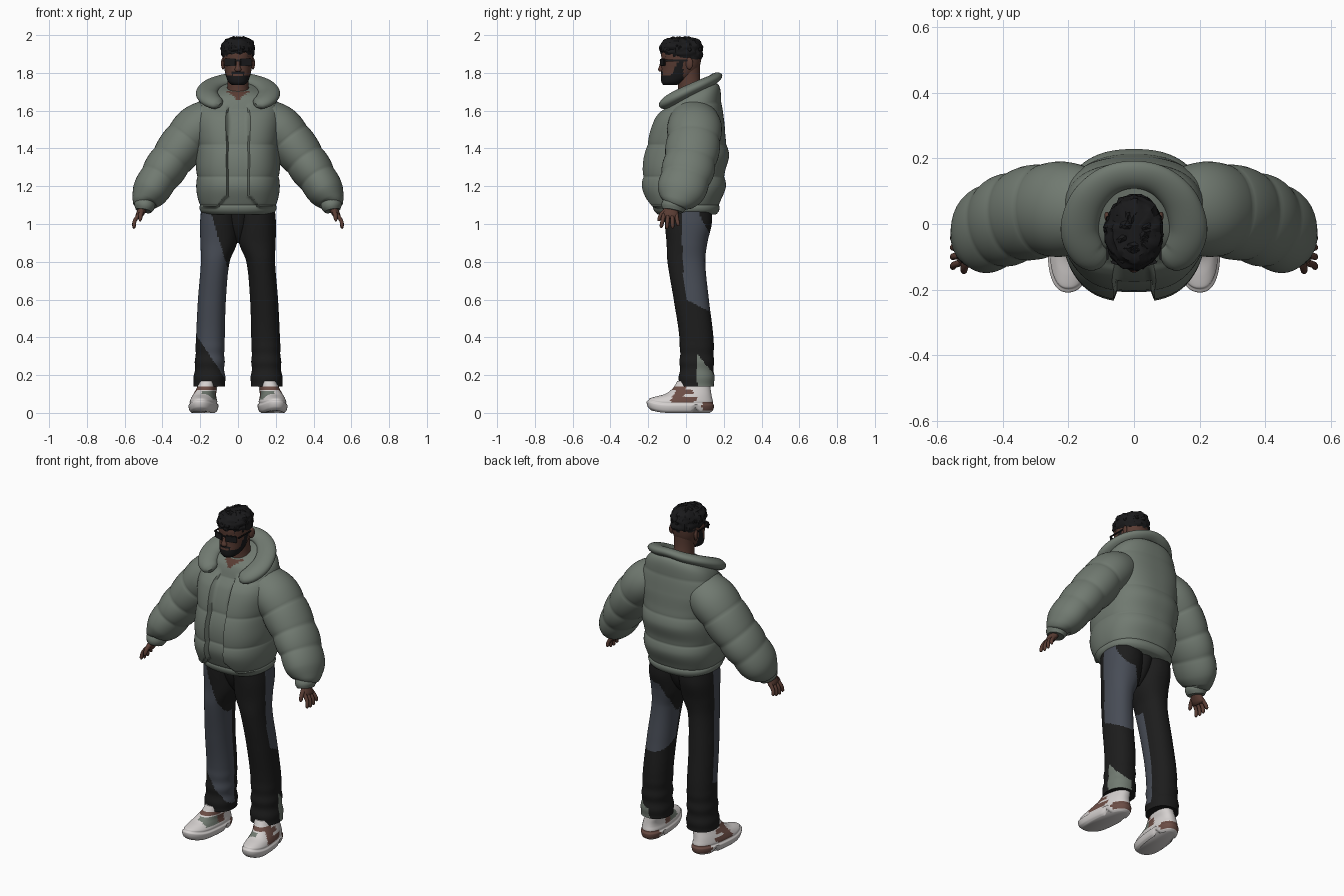
import bpy, bmesh, math, random
from mathutils import Vector, Matrix, noise

if "Cube" in bpy.data.objects:
    bpy.data.objects.remove(bpy.data.objects["Cube"])

random.seed(4)


def mat(name, *rgb):
    m = bpy.data.materials.new(name)
    m.diffuse_color = (*rgb, 1)
    m.use_nodes = True
    m.node_tree.nodes["Principled BSDF"].inputs["Base Color"].default_value = m.diffuse_color
    return m


GREEN = mat("jacket green", .165, .195, .165)
SKIN = mat("brown skin", .10, .045, .033)
BLACK = mat("trouser black", .012, .012, .012)
HAIR = mat("hair black", .010, .010, .011)
BLUE = mat("slate blue", .064, .073, .093)
WHITE = mat("shoe white", .66, .63, .62)
RUST = mat("shoe brown", .15, .075, .06)


def key(rows, t):
    """Smooth interpolation of keyed rows; the first column is the key."""
    n = len(rows)
    t = min(max(t, rows[0][0]), rows[-1][0])
    i = next(k for k in range(n - 1) if t <= rows[k + 1][0])
    a, b = rows[i], rows[i + 1]
    p, q = rows[max(i - 1, 0)], rows[min(i + 2, n - 1)]
    h = b[0] - a[0]
    s = (t - a[0]) / h
    out = []
    for c in range(1, len(a)):
        m0 = (b[c] - p[c]) / (b[0] - p[0]) * h
        m1 = (q[c] - a[c]) / (q[0] - a[0]) * h
        out.append((2*s**3 - 3*s*s + 1)*a[c] + (s**3 - 2*s*s + s)*m0
                   + (3*s*s - 2*s**3)*b[c] + (s**3 - s*s)*m1)
    return out


def smooth(a, b, x):
    s = min(max((x - a) / (b - a), 0), 1)
    return s * s * (3 - 2 * s)


def finish(name, bm, mats, rule=None, angle=45):
    bmesh.ops.recalc_face_normals(bm, faces=bm.faces)
    if rule:
        for f in bm.faces:
            f.material_index = rule(*f.calc_center_median())
    me = bpy.data.meshes.new(name)
    bm.to_mesh(me)
    bm.free()
    for m in mats:
        me.materials.append(m)
    ob = bpy.data.objects.new(name, me)
    bpy.context.collection.objects.link(ob)
    bpy.ops.object.select_all(action='DESELECT')
    ob.select_set(True)
    bpy.context.view_layer.objects.active = ob
    bpy.ops.object.shade_smooth_by_angle(angle=math.radians(angle))
    return ob


def tube(name, rows, mats, nu=24, nv=24, side=None, n=2, warp=None, rule=None, mx=1, puff=None, angle=45):
    """Loft. Rows are (z, cx, cy, rx, ry), or with side: (t, x, y, z, ra, rb) along a path."""
    bm, rings = bmesh.new(), []
    t0, t1 = rows[0][0], rows[-1][0]
    for j in range(nv + 1):
        t = t0 + (t1 - t0) * j / nv
        r = key(rows, t)
        if side:
            e = (t1 - t0) * 1e-3
            T = (Vector(key(rows, t + e)[:3]) - Vector(key(rows, t - e)[:3])).normalized()
            C, A = Vector(r[:3]), Vector(side)
            A = (A - T * A.dot(T)).normalized()
            B = T.cross(A)
        else:
            C, A, B = Vector((r[0], r[1], t)), Vector((1, 0, 0)), Vector((0, 1, 0))
        k = puff(t) if puff else 1
        ring = []
        for i in range(nu):
            c, s = math.cos(2*math.pi*i/nu), math.sin(2*math.pi*i/nu)
            p = C + A * (math.copysign(abs(c)**(2/n), c) * r[-2] * k) \
                  + B * (math.copysign(abs(s)**(2/n), s) * r[-1] * k)
            if warp:
                p = warp(p)
            ring.append(bm.verts.new((p.x * mx, p.y, p.z)))
        rings.append(ring)
    for a, b in zip(rings, rings[1:]):
        for i in range(nu):
            bm.faces.new((a[i], a[(i+1) % nu], b[(i+1) % nu], b[i]))
    bm.faces.new(rings[0])
    bm.faces.new(rings[-1])
    return finish(name, bm, mats, rule, angle)


def blob(name, loc, size, m, rot=0, box=False):
    bm = bmesh.new()
    if box:
        bmesh.ops.create_cube(bm, size=1)
    else:
        bmesh.ops.create_uvsphere(bm, u_segments=16, v_segments=10, radius=1)
    bmesh.ops.transform(bm, matrix=Matrix.Translation(loc) @ Matrix.Rotation(rot, 4, 'Z')
                        @ Matrix.Diagonal((*size, 1)), verts=bm.verts)
    if box:
        bmesh.ops.bevel(bm, geom=bm.edges[:], offset=min(size) * .35, segments=2, affect='EDGES')
    return finish(name, bm, [m])


def quilt(seams, depth):
    def f(t):
        for a, b in zip(seams, seams[1:]):
            if a <= t <= b:
                return 1 - depth + depth * math.sin(math.pi * (t - a) / (b - a)) ** .6
        return 1 - depth
    return f


# Jacket body: quilted, with raised front panels and a V of skin at the neck
def jacket_warp(p):
    if p.y < 0:
        x = abs(p.x)
        low = 1.08 + .06 * (1 - smooth(.05, .12, x))
        d = smooth(.05, .062, x) * smooth(low, low + .015, p.z) * (1 - (min(x, .22) / .22) ** 5)
        p.y -= .03 * d * (1 - smooth(1.60, 1.67, p.z))
    p.z += .3 * p.y * smooth(1.55, 1.70, p.z)
    return p


body = [(1.05, 0, .005, .185, .16), (1.07, 0, .003, .20, .172), (1.12, 0, 0, .212, .185),
        (1.2, 0, .002, .222, .21), (1.28, 0, .002, .224, .208), (1.37, 0, .017, .224, .212),
        (1.47, 0, .02, .23, .19), (1.55, 0, .03, .238, .172), (1.62, 0, .042, .222, .15),
        (1.69, 0, .045, .165, .125), (1.715, 0, .035, .07, .085)]
tube("jacket_body", body, [GREEN, SKIN], 144, 120, n=2.4, warp=jacket_warp,
     puff=quilt([1.05, 1.10, 1.25, 1.42, 1.62, 1.80], .045),
     rule=lambda x, y, z: int(y < 0 and abs(x) < .06 and z > 1.655 + abs(x) * .8))

# Wide padded collar, standing at the back
half = [(0, 0, .15, 1.772, .026, .045), (.25, .08, .13, 1.758, .028, .048),
        (.45, .14, .072, 1.732, .03, .054), (.65, .165, -.01, 1.694, .032, .058),
        (.85, .145, -.078, 1.658, .033, .056), (.97, .108, -.112, 1.635, .026, .042),
        (1, .095, -.12, 1.628, .012, .02)]
collar = [(-t, -x, *r) for t, x, *r in half[:0:-1]] + half
tube("collar", collar, [GREEN], 28, 80, side=(0, -.42, .9))


# Shoe colours: brown heel and outer overlay, green inner patch
def shoe_rule(x, y, z):
    outer = abs(x) > .18 - .13 * y
    if y > .085 and .012 < z < .058:
        return 1
    if outer and .056 < z < .125 and -.085 + (z - .056) * .5 < y < .06 - abs(z - .08) * .7 \
            and not (.085 < z < .10 and y > -.01):
        return 1
    if .122 < z < .14 and y < 0:
        return 1
    if not outer and .07 < z < .115 and -.11 < y < .03:
        return 2 if y < -.02 else 1
    return 0


def shoe_warp(p):
    p.z += .022 * max(0, (-p.y - .09) / .12) ** 2
    p.z += .022 * smooth(.05, .02, p.z) * smooth(.03, .05, p.y) * (1 - smooth(.05, .075, p.y))
    p.x += .18 - .10 * p.y
    return p


shoe = [(0, 0, -.03, .058, .155), (.012, 0, -.03, .07, .172), (.04, 0, -.03, .076, .178),
        (.05, 0, -.028, .069, .17), (.06, 0, -.025, .070, .168), (.08, 0, -.01, .064, .148),
        (.10, -.003, .012, .058, .122), (.13, -.012, .03, .053, .10), (.17, -.02, .04, .046, .085)]

# Trouser legs with slanted colour panels
leg = [(.14, .152, .055, .086, .095), (.25, .15, .057, .078, .09), (.4, .146, .055, .076, .09),
       (.6, .138, .028, .074, .093), (.8, .12, .002, .076, .10), (.9, .102, .005, .097, .108),
       (1.0, .10, .012, .101, .124), (1.08, .095, .01, .10, .125)]


def left_rule(x, y, z):
    if y > .06 and z < .31 - (y - .06) * 1.2 and x > .14:
        return 2
    return int(y > -.02 + .1 * max(0, .8 - z) and z > .6 - .5 * y
               and x > .05 + max(0, z - .85) * .4 and y < .07 + max(0, 1.05 - z) * .55)


def right_rule(x, y, z):
    X = -x
    return int(X > .05 + (z - .75) * .3 and z > .2 + (X - .08) * 1.5 and y < key(leg, z)[1] + .012)


def leg_folds(t):
    return 1 + .03 * math.sin(t * 75) * (1 - smooth(.25, .42, t))


tube("trouser_seat", [(.90, 0, .005, .025, .035), (.94, 0, .008, .045, .07), (1.0, 0, .01, .07, .10),
                      (1.08, 0, .01, .09, .12)], [BLACK], 32, 16)

# Sleeves, cuffs and hands
sleeve = [(0, .14, .04, 1.56, .13, .11), (.2, .23, .045, 1.495, .147, .125),
          (.45, .33, .03, 1.37, .143, .118), (.7, .415, 0, 1.25, .138, .108),
          (.88, .468, -.03, 1.165, .125, .095), (.97, .495, -.048, 1.115, .09, .068),
          (1, .498, -.055, 1.095, .06, .05)]
cuff = [(0, .490, -.055, 1.13, .058, .05), (.5, .495, -.065, 1.095, .066, .055), (1, .50, -.07, 1.07, .055, .043)]
palm = [(0, .495, -.068, 1.10, .03, .024), (.5, .51, -.078, 1.07, .038, .022),
        (.9, .526, -.084, 1.04, .043, .018), (1, .53, -.085, 1.03, .03, .01)]
for s, tag in ((1, "left"), (-1, "right")):
    tube(tag + "_leg", leg, [BLACK, BLUE, GREEN], 80, 140, n=2.2, mx=s, puff=leg_folds,
         rule=left_rule if s > 0 else right_rule)
    tube(tag + "_shoe", shoe, [WHITE, RUST, GREEN], 72, 56, n=2.3, mx=s, warp=shoe_warp, rule=shoe_rule)
    tube(tag + "_sleeve", sleeve, [GREEN], 40, 70, side=(0, 1, 0), mx=s,
         puff=quilt([-.1, .3, .52, .72, 1.05], .07))
    tube(tag + "_cuff", cuff, [GREEN], 24, 8, side=(0, 1, 0), mx=s)
    tube(tag + "_palm", palm, [SKIN], 16, 10, side=(0, 1, 0), mx=s)
    for k in range(4):
        y, drop = -.117 + .022 * k, (.005, 0, .002, .014)[k]
        y2 = y - .014 + .008 * k
        tube(f"{tag}_finger_{k+1}", [(0, .524, y, 1.05, .011, .011), (.4, .546, (y+y2)/2, 1.018, .0105, .0105),
             (.9, .551, y2, .981 + drop, .009, .009), (1, .55, y2, .975 + drop, .004, .004)],
             [SKIN], 10, 10, side=(0, 1, 0), mx=s)
    tube(tag + "_thumb", [(0, .505, -.09, 1.085, .014, .014), (.6, .515, -.13, 1.05, .012, .012),
         (.95, .518, -.145, 1.02, .009, .009), (1, .518, -.146, 1.015, .004, .004)],
         [SKIN], 10, 10, side=(1, 0, 0), mx=s)
    # Ears and glasses
    blob(tag + "_ear", (.079 * s, .018, 1.85), (.010, .02, .032), SKIN, -.3 * s)
    blob(tag + "_lens", (.041 * s, -.123, 1.856), (.064, .010, .040), HAIR, .32 * s, True)
    blob(tag + "_temple_bar", (.080 * s, -.045, 1.866), (.006, .13, .010), HAIR, 0, True)
blob("glasses_bridge", (0, -.134, 1.866), (.03, .010, .009), HAIR, 0, True)


# Head with painted beard
def head_rule(x, y, z):
    if y > -.015 or (z < 1.742 and y > -.04):
        return 0
    if abs(x) < .026 and 1.783 < z < 1.794:
        return 0
    edge = 1.787 + .075 * smooth(-.085, -.035, y)
    moustache = abs(x) < .034 and 1.78 < z < 1.808
    return int((z < edge and z < 1.87) or moustache)


head = [(1.735, 0, -.085, .03, .035), (1.75, 0, -.072, .05, .058), (1.78, 0, -.05, .063, .083),
        (1.82, 0, -.032, .072, .098), (1.87, 0, -.025, .079, .105), (1.91, 0, -.025, .078, .105),
        (1.945, 0, -.025, .062, .085), (1.965, 0, -.025, .03, .04)]
tube("head", head, [SKIN, HAIR], 64, 80, n=2.15, rule=head_rule)
tube("nose", [(1.808, 0, -.133, .014, .01), (1.818, 0, -.132, .018, .016), (1.835, 0, -.13, .011, .012),
              (1.865, 0, -.126, .008, .008)], [SKIN], 16, 10)
tube("neck", [(1.62, 0, .02, .08, .08), (1.70, 0, .022, .06, .064), (1.78, 0, .014, .055, .06),
              (1.86, 0, .012, .06, .062)], [SKIN], 32, 16)


# Short textured hair: rough cap plus tufts
def hair_warp(p):
    c = Vector((0, -.025, 1.92))
    p = p + (p - c).normalized() * .010 * noise.noise(p * 45)
    p.z -= .1 * p.y * (1 - smooth(1.89, 1.93, p.z))
    return p


tube("hair_cap", [(1.878, 0, -.022, .082, .105), (1.90, 0, -.024, .087, .112), (1.935, 0, -.025, .088, .114),
                  (1.965, 0, -.025, .077, .10), (1.983, 0, -.025, .052, .072), (1.988, 0, -.025, .02, .03)],
     [HAIR], 48, 20, warp=hair_warp, angle=25)
bm = bmesh.new()
for k in range(70):
    a, h = random.uniform(0, 2 * math.pi), random.uniform(.05, 1)
    r = math.sqrt(1 - (h * .95) ** 2)
    loc = Vector((.076 * r * math.cos(a), -.025 + .102 * r * math.sin(a), 1.915 + .066 * h))
    bmesh.ops.create_icosphere(bm, subdivisions=1, radius=1, matrix=Matrix.Translation(loc)
                               @ Matrix.Rotation(random.uniform(0, 6), 4, 'Z') @ Matrix.Diagonal((.022, .013, .016, 1)))
for v in bm.verts:
    v.co.z = min(v.co.z, 2.0)
finish("hair_tufts", bm, [HAIR], angle=25)
